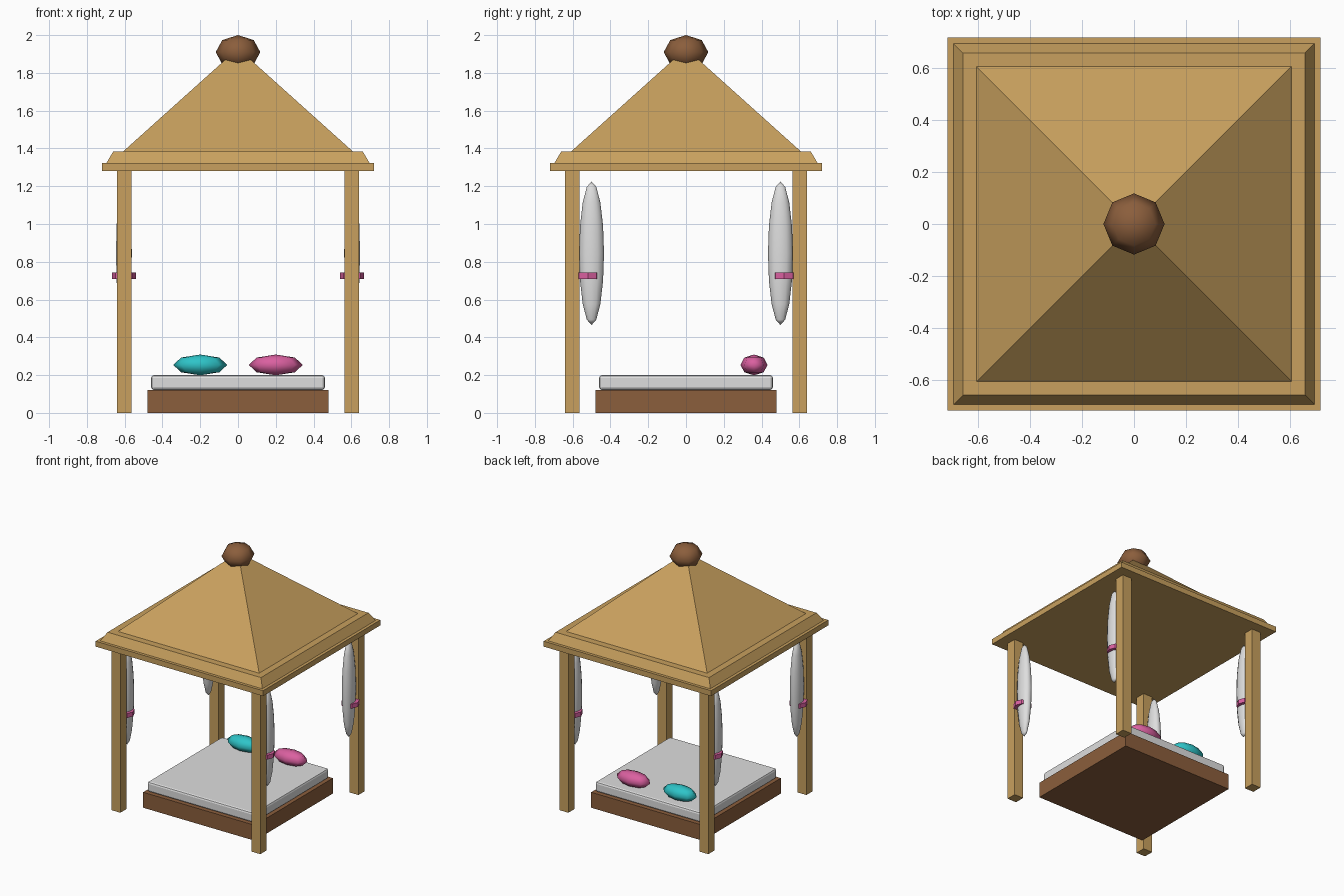
import bpy, bmesh, math
from mathutils import Matrix, Vector

if "Cube" in bpy.data.objects:
    bpy.data.objects.remove(bpy.data.objects["Cube"])


def material(name, rgb):
    """Flat colour given as 0-255 sRGB, stored as linear."""
    m = bpy.data.materials.new(name)
    lin = [((c / 255 + 0.055) / 1.055) ** 2.4 for c in rgb]
    m.diffuse_color = (*lin, 1)
    m.use_nodes = True
    m.node_tree.nodes["Principled BSDF"].inputs["Base Color"].default_value = m.diffuse_color
    return m


TAN = material("tan wood", (200, 160, 94))
BROWN = material("brown wood", (139, 94, 60))
WHITE = material("white cloth", (222, 222, 222))
PINK = material("pink cloth", (218, 96, 160))
TEAL = material("teal cloth", (46, 196, 200))


def finish(name, bm, mat, loc, smooth=False):
    bmesh.ops.recalc_face_normals(bm, faces=bm.faces)
    for f in bm.faces:
        f.smooth = smooth
    me = bpy.data.meshes.new(name)
    bm.to_mesh(me)
    bm.free()
    me.materials.append(mat)
    ob = bpy.data.objects.new(name, me)
    ob.location = loc
    bpy.context.collection.objects.link(ob)
    return ob


def block(name, mat, half, z0, z1, x=0, y=0, top=None):
    """Square block; top is the half width of the upper end (0 = pyramid)."""
    top = half if top is None else top
    bm = bmesh.new()
    r = math.sqrt(2)
    bmesh.ops.create_cone(bm, cap_ends=True, segments=4, radius1=half * r,
                          radius2=top * r, depth=z1 - z0,
                          matrix=Matrix.Rotation(math.pi / 4, 4, 'Z'))
    bmesh.ops.remove_doubles(bm, verts=bm.verts, dist=1e-5)
    return finish(name, bm, mat, (x, y, (z0 + z1) / 2))


def ellipsoid(name, mat, loc, size, segs=8, rings=4):
    bm = bmesh.new()
    bmesh.ops.create_uvsphere(bm, u_segments=segs, v_segments=rings, radius=1,
                              matrix=Matrix.Diagonal((*size, 1)))
    return finish(name, bm, mat, loc, smooth=True)


# Bed base and mattress with softened edges
block("bed_base", BROWN, 0.48, 0, 0.12)
mattress = block("mattress", WHITE, 0.46, 0.122, 0.20)
bev = mattress.modifiers.new("soft_edges", 'BEVEL')
bev.width, bev.segments = 0.015, 2

# Pillows at the back
ellipsoid("teal_pillow", TEAL, (-0.2, 0.36, 0.254), (0.143, 0.072, 0.055))
ellipsoid("pink_pillow", PINK, (0.2, 0.36, 0.254), (0.143, 0.072, 0.055))

# Four posts, each with a gathered curtain and its tie
for sx, side in ((-1, "left"), (1, "right")):
    for sy, end in ((-1, "front"), (1, "back")):
        tag = f"{end}_{side}"
        block(f"{tag}_post", TAN, 0.039, 0, 1.28, sx * 0.602, sy * 0.602)
        ellipsoid(f"{tag}_curtain", WHITE, (sx * 0.604, sy * 0.5, 0.845),
                  (0.042, 0.066, 0.38), 12, 8)
        bm = bmesh.new()
        bmesh.ops.create_cone(bm, cap_ends=True, segments=8, radius1=0.064,
                              radius2=0.064, depth=0.034)
        finish(f"{tag}_curtain_tie", bm, PINK, (sx * 0.604, sy * 0.52, 0.726))

# Stepped roof with a finial ball
block("roof_slab", TAN, 0.72, 1.28, 1.322)
block("roof_step", TAN, 0.697, 1.322, 1.385, top=0.66)
block("roof_pyramid", TAN, 0.607, 1.385, 1.93, top=0)
ellipsoid("roof_finial", BROWN, (0, 0, 1.91), (0.118, 0.118, 0.09))
